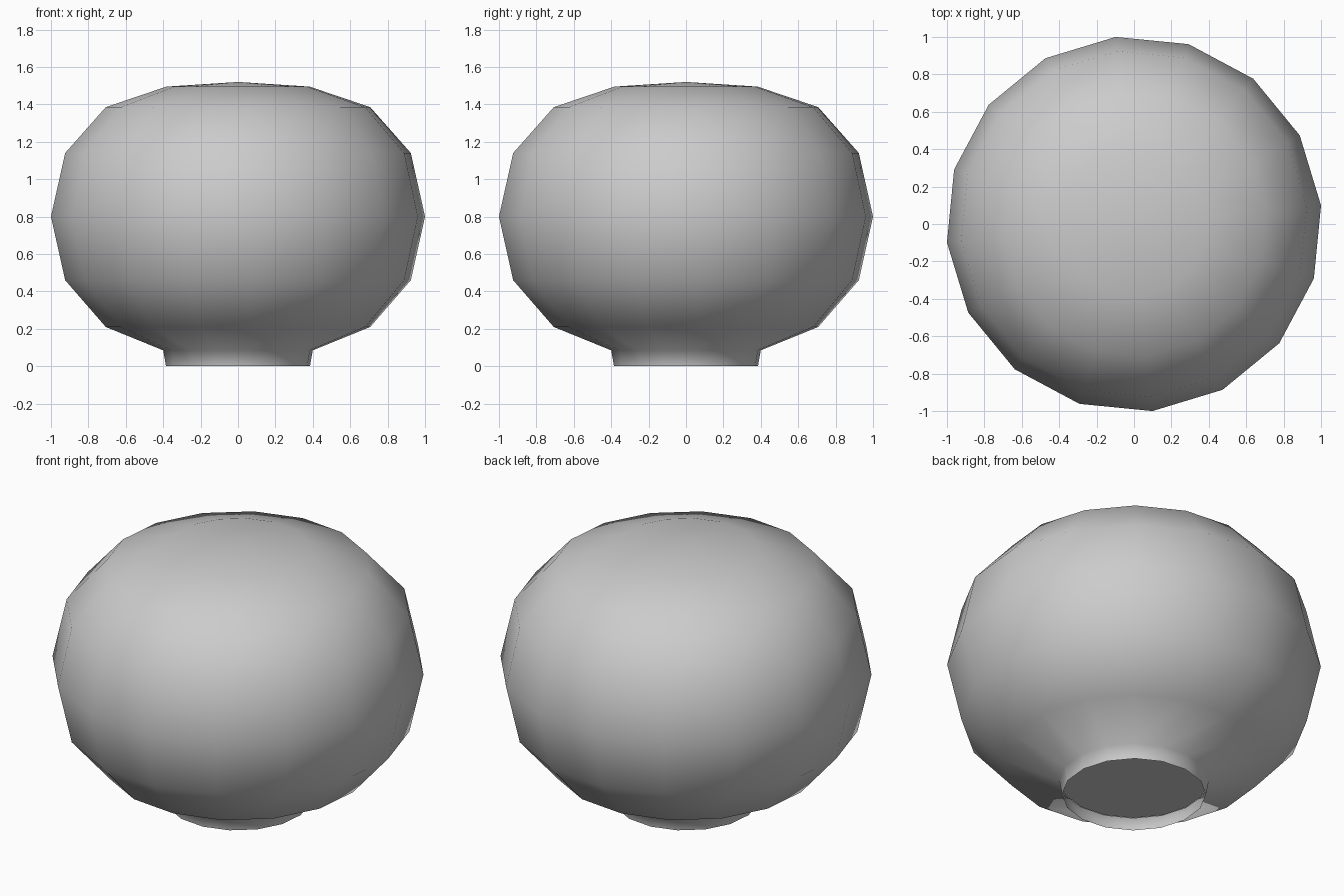
import bpy, bmesh, math

if "Cube" in bpy.data.objects:
    bpy.data.objects.remove(bpy.data.objects["Cube"])

SIDES = 16
TWIST = math.pi / SIDES / 2          # quarter-step rotation seen from the top
SCALE = 1 / math.cos(TWIST)          # silhouette radius -> vertex radius


def lathe(name, profile):
    """Revolve (radius, z) points; radius 0 makes a pole."""
    bm = bmesh.new()
    rings = []
    for r, z in profile:
        if r == 0:
            rings.append([bm.verts.new((0, 0, z))] * SIDES)
            continue
        ring = []
        for i in range(SIDES):
            a = TWIST + 2 * math.pi * i / SIDES
            ring.append(bm.verts.new((r * SCALE * math.cos(a), r * SCALE * math.sin(a), z)))
        rings.append(ring)
    for low, high in zip(rings, rings[1:]):
        for i in range(SIDES):
            j = (i + 1) % SIDES
            corners = list(dict.fromkeys((low[i], low[j], high[j], high[i])))
            bm.faces.new(corners).smooth = True
    mesh = bpy.data.meshes.new(name)
    bm.to_mesh(mesh)
    bm.free()
    obj = bpy.data.objects.new(name, mesh)
    bpy.context.collection.objects.link(obj)
    return obj


# Squashed globe with a short open collar at the bottom
lathe("globe_shell", [
    (0.385, 0.0), (0.40, 0.085), (0.707, 0.21), (0.924, 0.46), (1.0, 0.80),
    (0.924, 1.14), (0.707, 1.385), (0.383, 1.495), (0, 1.52),
])

# Closing disc recessed inside the collar
lathe("collar_cap", [(0, 0.08), (0.398, 0.085)]).data.flip_normals()
